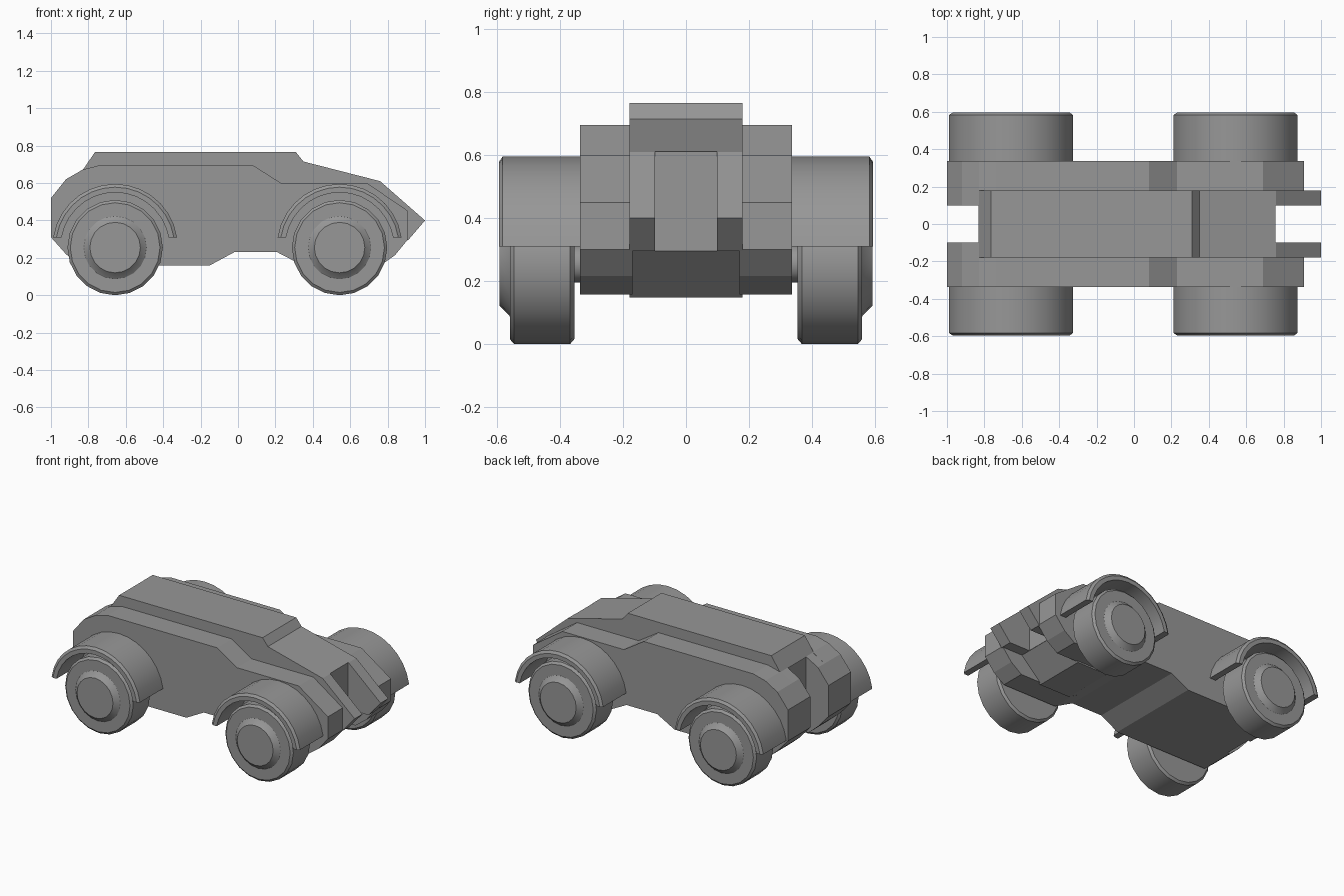
import bpy, bmesh, math

if "Cube" in bpy.data.objects:
    bpy.data.objects.remove(bpy.data.objects["Cube"])

grey = bpy.data.materials.new("body grey")
grey.diffuse_color = (0.31, 0.31, 0.31, 1)
grey.use_nodes = True
grey.node_tree.nodes["Principled BSDF"].inputs["Base Color"].default_value = grey.diffuse_color


def finish(name, bm, smooth=False):
    bmesh.ops.remove_doubles(bm, verts=bm.verts, dist=0.0001)
    bmesh.ops.recalc_face_normals(bm, faces=bm.faces)
    mesh = bpy.data.meshes.new(name)
    bm.to_mesh(mesh)
    bm.free()
    mesh.materials.append(grey)
    ob = bpy.data.objects.new(name, mesh)
    bpy.context.collection.objects.link(ob)
    if smooth:
        bpy.ops.object.select_all(action='DESELECT')
        bpy.context.view_layer.objects.active = ob
        ob.select_set(True)
        bpy.ops.object.shade_smooth_by_angle(angle=math.radians(32))
    return ob


def prism(name, profile, y0, y1):
    """Extrude an x,z profile along y."""
    bm = bmesh.new()
    face = bm.faces.new([bm.verts.new((x, y0, z)) for x, z in profile])
    new = bmesh.ops.extrude_face_region(bm, geom=[face])["geom"]
    verts = [v for v in new if isinstance(v, bmesh.types.BMVert)]
    bmesh.ops.translate(bm, verts=verts, vec=(0, y1 - y0, 0))
    return finish(name, bm)


def sweep(name, section, cx, cz, side, a0, a1, n, floor=None):
    """Turn an (r, y) section about a y axis; an open sweep gets a loop section and end caps."""
    bm = bmesh.new()
    full = floor is None
    rings = []
    for i in range(n if full else n + 1):
        a = a0 + (a1 - a0) * i / n
        ring = [bm.verts.new((cx + r * math.cos(a), side * y, cz + r * math.sin(a)))
                for r, y in section]
        if not full and i in (0, n):
            for v in ring:
                v.co.z = floor
        rings.append(ring)
    m = len(section)
    for i in range(n):
        p, q = rings[i], rings[(i + 1) % len(rings)]
        for j in range(m - 1 if full else m):
            k = (j + 1) % m
            if section[j][0] == 0:
                bm.faces.new((p[j], p[k], q[k]))
            elif section[k][0] == 0:
                bm.faces.new((p[j], p[k], q[j]))
            else:
                bm.faces.new((p[j], p[k], q[k], q[j]))
    if not full:
        bm.faces.new(rings[0])
        bm.faces.new(rings[-1])
    return finish(name, bm, True)


# Central hull with a forked nose and tail
hull = prism("central_hull", [
    (-1, .52), (-.92, .62), (-.83, .67), (-.765, .765), (.31, .765), (.35, .715),
    (.76, .61), (1, .40), (.91, .295), (.755, .295), (.60, .147), (.37, .147),
    (.21, .23), (-.02, .23), (-.15, .16), (-.85, .16), (-.92, .22), (-1, .31)], -.18, .18)
for name, x0, x1 in (("nose_slot_cutter", .757, 1.2), ("tail_slot_cutter", -1.2, -.832)):
    cutter = prism(name, [(x0, 0), (x1, 0), (x1, 1), (x0, 1)], -.098, .098)
    cutter.hide_render = True
    cutter.hide_set(True)
    mod = hull.modifiers.new(name, 'BOOLEAN')
    mod.operation = 'DIFFERENCE'
    mod.solver = 'EXACT'
    mod.object = cutter

# Lower side pods
pod = [(-1, .52), (-.92, .62), (-.83, .672), (-.74, .695), (.08, .695), (.23, .6),
       (.69, .6), (.91, .45), (.91, .30), (.84, .215), (.76, .157), (.35, .157),
       (.21, .23), (-.02, .23), (-.15, .16), (-.85, .16), (-.92, .22), (-1, .31)]

# Cross-sections as (radius, distance from the centre line)
tyre = [(0, .355), (.24, .355), (.255, .368), (.255, .547), (.24, .56), (.165, .56)]
hub = [(.172, .558), (.165, .562), (.135, .592), (0, .592)]
axle = [(0, .32), (.06, .32), (.06, .36), (0, .36)]
fender = [(.29, .33), (.335, .33), (.335, .583), (.318, .595), (.29, .595)]

for side, word in ((-1, "near"), (1, "far")):
    prism(word + "_side_pod", pod, side * .17, side * .337)
    for cx, end in ((-.657, "rear"), (.543, "front")):
        tag = f"{word}_{end}_"
        s, e = -math.pi / 2, 1.5 * math.pi
        sweep(tag + "tyre", tyre, cx, .255, side, s, e, 20)
        sweep(tag + "hub", hub, cx, .255, side, s, e, 20)
        sweep(tag + "axle", axle, cx, .255, side, s, e, 12)
        # Arched fender with a level lower edge
        a = math.radians(9)
        sweep(tag + "fender", fender, cx, .26, side, a, math.pi - a, 14, floor=.31)
